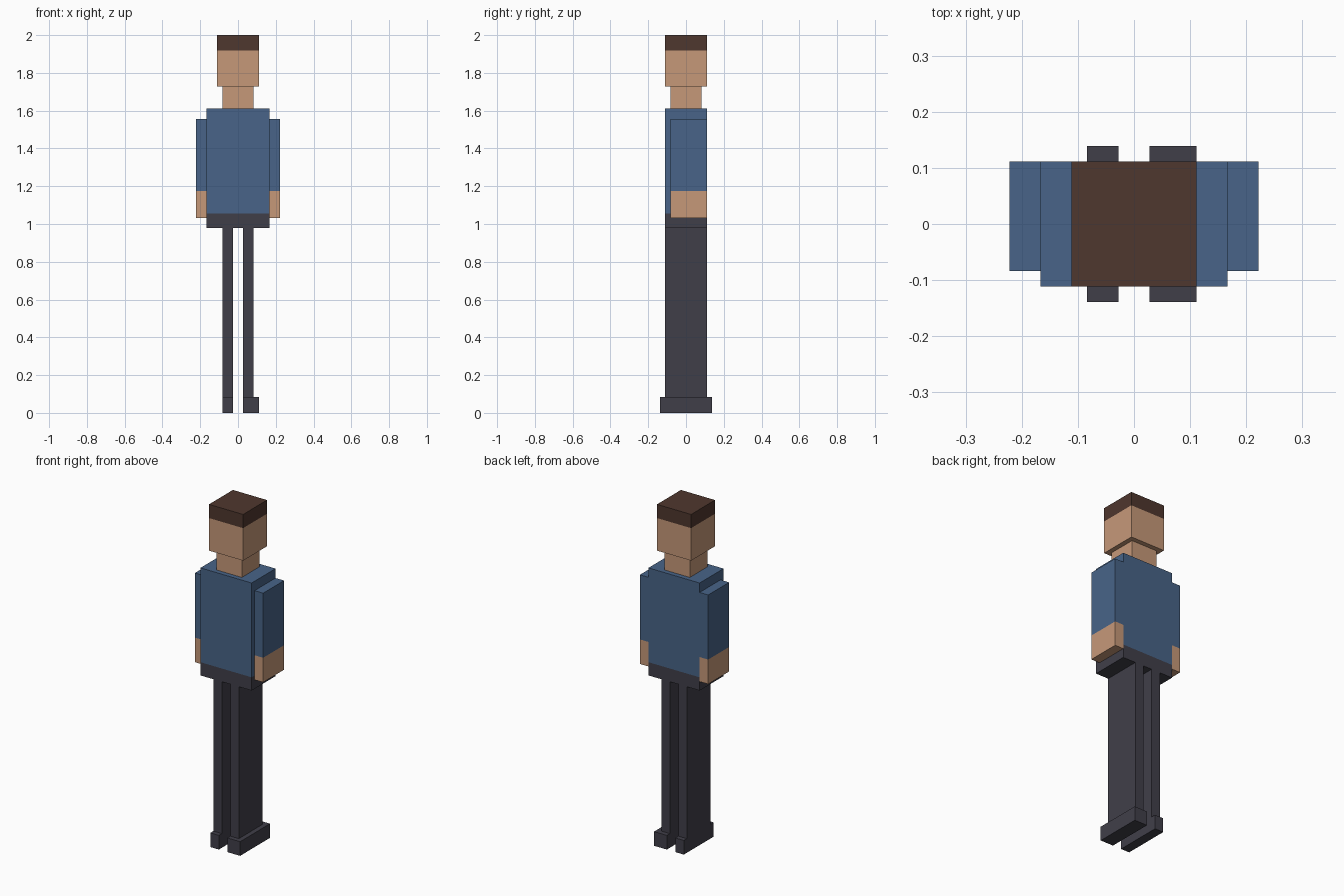
import bpy
import bmesh

cube = bpy.data.objects.get("Cube")
if cube:
    bpy.data.objects.remove(cube, do_unlink=True)


def make_material(name, rgb):
    """Flat colour from 0-255 sRGB values."""
    linear = []
    for v in rgb:
        c = v / 255
        linear.append(c / 12.92 if c <= 0.04045 else ((c + 0.055) / 1.055) ** 2.4)
    mat = bpy.data.materials.new(name)
    mat.use_nodes = True
    mat.diffuse_color = (*linear, 1)
    bsdf = mat.node_tree.nodes["Principled BSDF"]
    bsdf.inputs["Base Color"].default_value = (*linear, 1)
    bsdf.inputs["Roughness"].default_value = 0.9
    return mat


SKIN = make_material("skin", (198, 153, 121))
HAIR = make_material("dark brown hair", (79, 55, 46))
SHIRT = make_material("blue shirt", (72, 100, 136))
TROUSERS = make_material("dark trousers", (64, 63, 73))

U = 2 / 72  # block unit: the figure is 72 units tall


def block(name, x, y, z, lower, upper=None, split=None):
    """Box from (min, max) ranges in units; faces above split get the upper material."""
    bm = bmesh.new()
    bmesh.ops.create_cube(bm, size=1)
    for v in bm.verts:
        for axis, (lo, hi) in enumerate((x, y, z)):
            v.co[axis] = (hi if v.co[axis] > 0 else lo) * U
    if upper:
        bmesh.ops.bisect_plane(bm, geom=bm.verts[:] + bm.edges[:] + bm.faces[:],
                               plane_co=(0, 0, split * U), plane_no=(0, 0, 1))
        for f in bm.faces:
            f.material_index = int(f.calc_center_median().z > split * U)
    bmesh.ops.recalc_face_normals(bm, faces=bm.faces[:])
    mesh = bpy.data.meshes.new(name)
    bm.to_mesh(mesh)
    bm.free()
    mesh.materials.append(lower)
    if upper:
        mesh.materials.append(upper)
    obj = bpy.data.objects.new(name, mesh)
    bpy.context.collection.objects.link(obj)
    return obj


# Head with cropped hair, neck, and shirt-and-belt torso
block("head", (-4, 4), (-4, 4), (62.2, 72), SKIN, HAIR, 69.1)
block("neck", (-3, 3), (-3, 3), (58, 62.2), SKIN)
block("torso", (-6, 6), (-4, 4), (35.2, 58), TROUSERS, SHIRT, 38)

# Arms, legs and feet; the left foot is wider than the right
for side, s, foot_outer in (("left", 1, 4), ("right", -1, 3)):
    def span(a, b):
        return tuple(sorted((s * a, s * b)))
    block(side + "_arm", span(6, 8), (-3, 4), (37.1, 56), SKIN, SHIRT, 42.3)
    block(side + "_leg", span(1, 3), (-4, 4), (3, 35.2), TROUSERS)
    block(side + "_foot", span(1, foot_outer), (-5, 5), (0, 3), TROUSERS)
